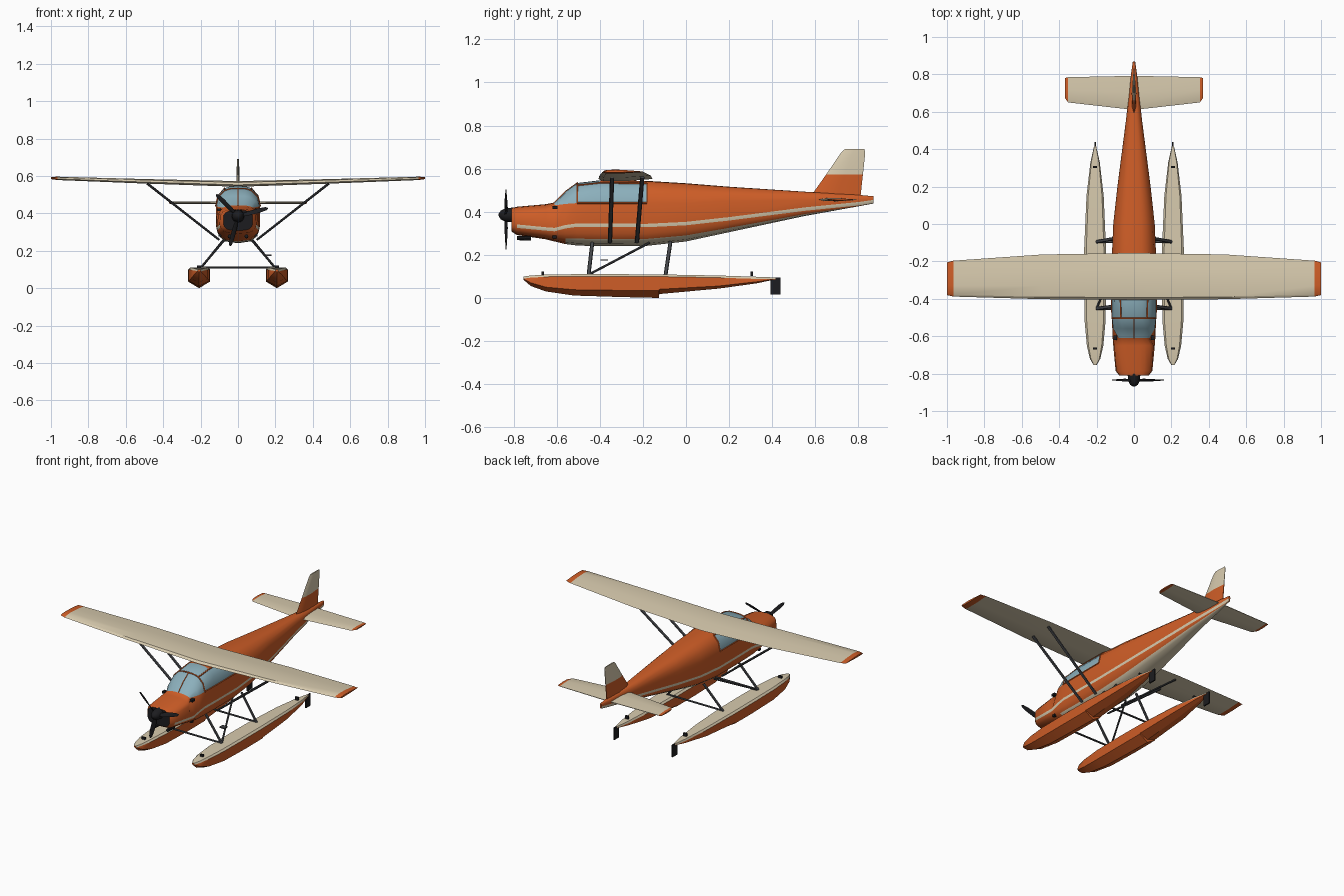
import bpy, bmesh
from math import sin, cos, asin, pi, radians, copysign
from mathutils import Vector

if "Cube" in bpy.data.objects:
    bpy.data.objects.remove(bpy.data.objects["Cube"])


def material(name, r, g, b):
    m = bpy.data.materials.new(name)
    m.use_nodes = True
    m.diffuse_color = (r, g, b, 1)
    m.node_tree.nodes["Principled BSDF"].inputs["Base Color"].default_value = (r, g, b, 1)
    return m


ORANGE = material("orange paint", 0.62, 0.11, 0.02)
CREAM = material("cream paint", 0.68, 0.59, 0.42)
GLASS = material("blue glass", 0.26, 0.43, 0.5)
BLACK = material("black", 0.012, 0.012, 0.014)
GREY = material("dark grey metal", 0.06, 0.063, 0.07)


def loft(name, rings, mats, rule=lambda i, j: 0, caps=(0, 0), angle=35):
    """Skin closed rings; rule picks the material from ring i and side j."""
    bm = bmesh.new()
    rows = [[bm.verts.new(p) for p in ring] for ring in rings]
    n = len(rows[0])
    for i in range(len(rows) - 1):
        for j in range(n):
            k = (j + 1) % n
            f = bm.faces.new((rows[i][j], rows[i][k], rows[i + 1][k], rows[i + 1][j]))
            f.material_index = rule(i, j)
    for row, mat in zip((rows[0], rows[-1]), caps):
        bm.faces.new(row).material_index = mat
    bmesh.ops.recalc_face_normals(bm, faces=bm.faces)
    me = bpy.data.meshes.new(name)
    bm.to_mesh(me)
    bm.free()
    for m in mats:
        me.materials.append(m)
    ob = bpy.data.objects.new(name, me)
    bpy.context.collection.objects.link(ob)
    bpy.ops.object.select_all(action='DESELECT')
    ob.select_set(True)
    bpy.context.view_layer.objects.active = ob
    bpy.ops.object.shade_smooth_by_angle(angle=radians(angle))
    return ob


def bar(name, points, a, b, mat, sides=8):
    """Straight or bent rod with an elliptical section; b is the fore-aft radius."""
    pts = [Vector(p) for p in points]
    rings = []
    for i, p in enumerate(pts):
        d = (pts[min(i + 1, len(pts) - 1)] - pts[max(i - 1, 0)]).normalized()
        side = Vector((0, 0, 1)) if abs(d.y) > 0.9 else Vector((0, 1, 0))
        u = d.cross(side).normalized()
        v = d.cross(u)
        rings.append([p + u * a * cos(2 * pi * k / sides) + v * b * sin(2 * pi * k / sides)
                      for k in range(sides)])
    return loft(name, rings, [mat])


def box(name, centre, size, mat):
    x, y, z = centre
    a, b, c = (s / 2 for s in size)
    rings = [[(x - a, y + h, z - c), (x + a, y + h, z - c), (x + a, y + h, z + c), (x - a, y + h, z + c)]
             for h in (-b, b)]
    return loft(name, rings, [mat])


# Fuselage: y, bottom, top, half width, stripe height, window sill height
BODY = [
    (-.81, .308, .417, .08, .335, .39),
    (-.785, .292, .423, .099, .333, .39),
    (-.65, .272, .435, .112, .32, .40),
    (-.61, .262, .443, .115, .317, .43),
    (-.56, .25, .493, .117, .33, .436),
    (-.505, .243, .533, .119, .338, .44),
    (-.40, .24, .546, .12, .337, .44),
    (-.18, .242, .543, .12, .336, .44),
    (0, .262, .532, .112, .345, .44),
    (.2, .305, .516, .09, .367, .45),
    (.55, .38, .493, .044, .412, .455),
    (.8, .425, .478, .016, .437, .457),
    (.87, .438, .472, .006, .447, .46)]
POWER = 3


def body_half(y, zb, zt, w, stripe, sill):
    """Half section from belly to roof, with rows on the stripe and the sill."""
    mid, half = (zb + zt) / 2, (zt - zb) / 2

    def angle(z):
        u = (z - mid) / half
        return copysign(asin(abs(u) ** (POWER / 2)), u)

    low, high, belt = angle(stripe - .008), angle(stripe + .008), angle(sill)
    angles = [-pi / 2 + (low + pi / 2) * k for k in (0, .35, .62, .82)]
    angles += [low, high] + [belt + (pi / 2 - belt) * k for k in (0, .3, .65, .85, 1)]
    return [(w * max(cos(t), 0) ** (2 / POWER), y,
             mid + half * copysign(abs(sin(t)) ** (2 / POWER), t)) for t in angles]


def flip(p):
    return (-p[0], p[1], p[2])


halves = [body_half(*s) for s in BODY]
LAST = len(halves[0]) - 1


def body_rule(i, j):
    band = j if j < LAST else 2 * LAST - 1 - j
    if band >= 6 and (i in (3, 4, 5) or (i == 6 and band < 8)):
        return 2
    if (band == 4 and i > 0) or (band < 2 and i >= 4):
        return 1
    return 0


loft("fuselage", [h + [flip(p) for p in h[-2:0:-1]] for h in halves],
     [ORANGE, CREAM, GLASS, BLACK], body_rule, caps=(3, 0))

# Window frames follow the rows of the fuselage
arch = halves[5][6:]
bar("windshield_arch", arch + [flip(p) for p in arch[-2::-1]], .004, .004, ORANGE)
bar("windshield_post", [halves[i][LAST] for i in (3, 4, 5)], .003, .003, ORANGE)
for side, sx in (("left", 1), ("right", -1)):
    for part, row in (("sill", 6), ("roof", 8)):
        bar(f"{side}_{part}_frame", [(sx * halves[i][row][0],) + halves[i][row][1:] for i in range(5, 8)],
            .004, .004, ORANGE)
    rear = halves[7][6:9]
    bar(f"{side}_rear_window_frame", [(sx * p[0], p[1], p[2]) for p in rear], .004, .004, ORANGE)


# Flying surfaces: span, leading edge, trailing edge, height, thickness
AIRFOIL = [(0, 0), (.05, .4), (.3, .6), (.65, .4), (1, 0), (.5, -.3), (.08, -.3)]
LEAF = [(0, 0), (.15, .4), (.5, .5), (1, .1), (1, -.1), (.5, -.5), (.15, -.4)]


def section(shape, lead, trail, thick):
    return [(lead + (trail - lead) * c, thick * t) for c, t in shape]


def surface(name, shape, stations):
    span = [(-s[0],) + s[1:] for s in stations[:0:-1]] + stations
    rings = [[(x, y, z + t) for y, t in section(shape, a, b, h)] for x, a, b, z, h in span]
    tips = (0, len(rings) - 2)
    loft(name, rings, [CREAM, ORANGE], lambda i, j: int(i in tips), caps=(1, 1))


surface("wing", AIRFOIL, [(0, -.406, -.155, .552, .034), (.49, -.402, -.163, .567, .027),
                          (.965, -.388, -.196, .584, .02), (1, -.38, -.205, .587, .013)])
surface("tailplane", LEAF, [(0, .61, .792, .456, .016), (.352, .65, .785, .456, .012),
                            (.37, .675, .78, .456, .008)])

# Fin: height, leading edge, trailing edge, thickness
FIN = [(.455, .57, .808, .026), (.49, .592, .812, .024), (.572, .65, .821, .018),
       (.675, .72, .832, .012), (.69, .737, .828, .008)]
loft("fin", [[(t, y, z) for y, t in section(LEAF, a, b, h)] for z, a, b, h in FIN],
     [ORANGE, CREAM], lambda i, j: int(i > 1), caps=(0, 1))

# Spinner and three-bladed propeller
HUB = .385
loft("spinner", [[(r * cos(k * pi / 8), y, HUB + r * sin(k * pi / 8)) for k in range(16)]
                 for y, r in ((-.87, .004), (-.86, .02), (-.84, .03), (-.8, .035))], [BLACK])
for n in range(3):
    turn = radians(15 + 120 * n)
    rings = []
    for r, chord, twist in ((.015, .008, 50), (.06, .014, 35), (.12, .013, 22), (.155, .009, 15), (.165, .003, 15)):
        tw = radians(twist)
        ring = []
        for c, t in ((-chord, 0), (0, .003), (chord, 0), (0, -.003)):
            across, depth = c * cos(tw) - t * sin(tw), c * sin(tw) + t * cos(tw)
            ring.append((r * cos(turn) - across * sin(turn), -.835 + depth,
                         HUB + r * sin(turn) + across * cos(turn)))
        rings.append(ring)
    loft(f"propeller_blade_{n + 1}", rings, [BLACK])

# Floats: y, half width, deck, chine, keel
FLOAT = [(-.755, .008, .099, .092, .085), (-.72, .028, .104, .07, .055),
         (-.65, .044, .108, .05, .03), (-.52, .056, .11, .038, .011),
         (-.3, .059, .11, .035, .004), (-.125, .058, .109, .035, 0),
         (-.124, .058, .109, .04, .018), (.15, .046, .104, .055, .043),
         (.33, .025, .098, .075, .068), (.415, .006, .095, .088, .086)]

for side, sx in (("left", 1), ("right", -1)):
    cx = .208 * sx
    rings = [[(cx, y, keel), (cx + h, y, chine), (cx + h, y, deck - .01), (cx + h * .8, y, deck),
              (cx - h * .8, y, deck), (cx - h, y, deck - .01), (cx - h, y, chine)]
             for y, h, deck, chine, keel in FLOAT]
    loft(f"{side}_float", rings, [ORANGE, CREAM], lambda i, j: int(j in (2, 3, 4)), angle=25)
    box(f"{side}_water_rudder", (cx, .415, .055), (.008, .048, .078), BLACK)
    for end, y in (("bow", -.665), ("stern", .305)):
        box(f"{side}_{end}_cleat", (cx, y, .112), (.022, .01, .02), BLACK)

    # Wing struts
    bar(f"{side}_front_wing_strut", [(.1 * sx, -.353, .258), (.485 * sx, -.343, .558)], .006, .01, GREY)
    bar(f"{side}_rear_wing_strut", [(.1 * sx, -.228, .258), (.485 * sx, -.203, .56)], .006, .01, GREY)

    # Float struts
    foot = (.2 * sx, -.452, .108)
    bar(f"{side}_front_float_strut", [foot, (.075 * sx, -.435, .255)], .006, .009, GREY)
    bar(f"{side}_diagonal_float_strut", [foot, (.08 * sx, -.17, .256)], .005, .006, GREY)
    bar(f"{side}_rear_float_strut", [(.2 * sx, -.095, .106), (.075 * sx, -.072, .26)], .006, .009, GREY)

    # Exhaust and small nose fittings
    bar(f"{side}_exhaust", [(.045 * sx, -.785, .278), (.045 * sx, -.72, .276)], .01, .01, BLACK)
    box(f"{side}_upper_fitting", (.1 * sx, -.608, .42), (.02, .025, .014), BLACK)
    box(f"{side}_lower_fitting", (.095 * sx, -.61, .283), (.016, .018, .014), BLACK)

for end, y in (("front", -.452), ("rear", -.095)):
    bar(f"{end}_spreader_bar", [(-.2, y, .11), (.2, y, .11)], .005, .007, GREY)
box("boarding_step", (.162, -.38, .176), (.036, .034, .006), GREY)
